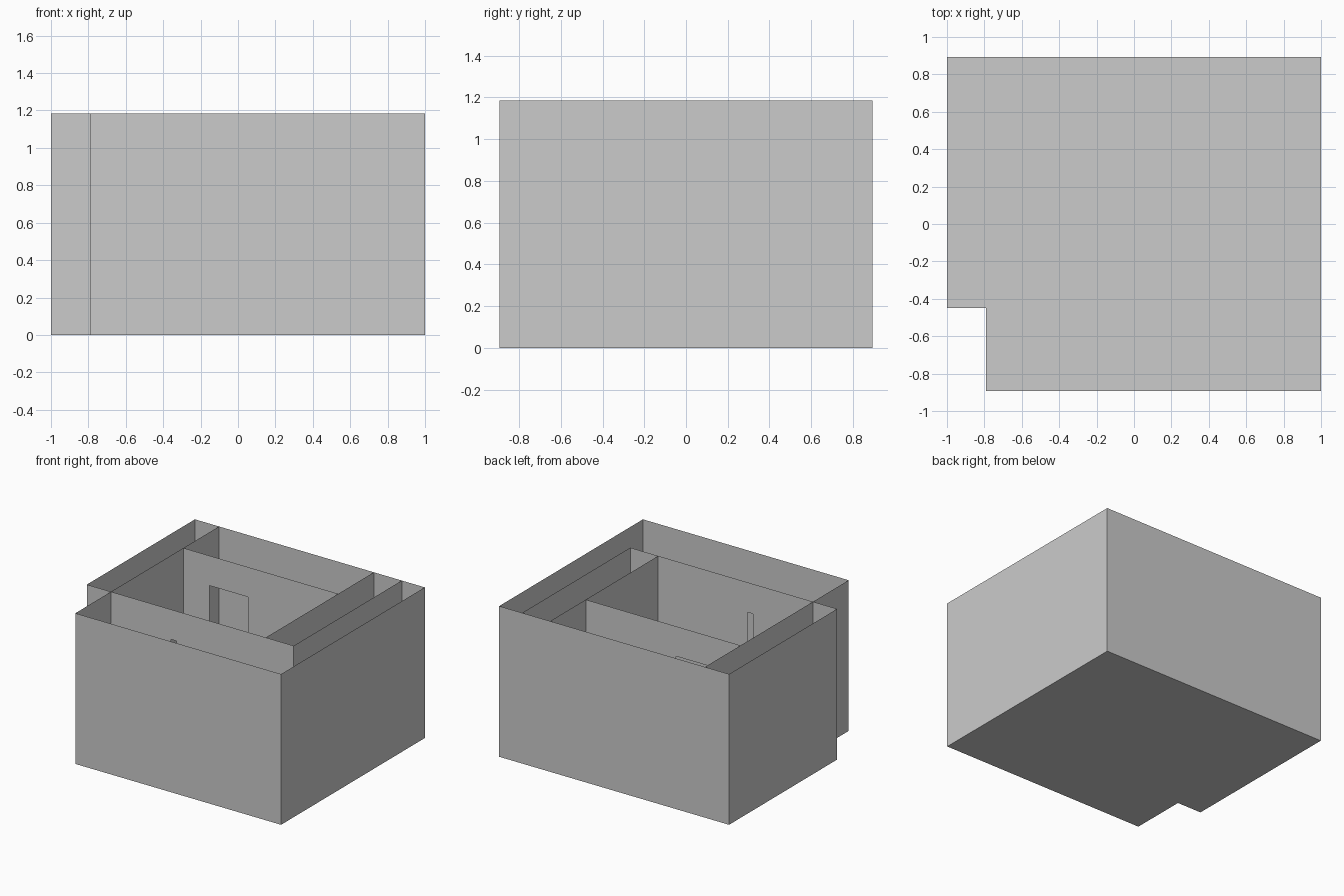
import bpy

if "Cube" in bpy.data.objects:
    bpy.data.objects.remove(bpy.data.objects["Cube"])

H = 1.185       # wall height
DOOR_H = 0.95   # doorway height
W, E = -1.0, 1.0            # outer west / east
S, N = -0.893, 0.893        # outer south / north
XI, YI = -0.79, -0.45       # notch corner and inner wall lines


def sheet(name, pts):
    """One flat polygon as an object."""
    me = bpy.data.meshes.new(name)
    me.from_pydata(pts, [], [list(range(len(pts)))])
    ob = bpy.data.objects.new(name, me)
    bpy.context.collection.objects.link(ob)
    return ob


def wall(name, a, b, door=None):
    """Thin upright wall from a to b; door = (start, end) distances from a."""
    (ax, ay), (bx, by) = a, b
    length = ((bx - ax) ** 2 + (by - ay) ** 2) ** 0.5
    profile = [(0, 0)]
    if door:
        d0, d1 = door
        profile += [(d0, 0), (d0, DOOR_H), (d1, DOOR_H), (d1, 0)]
    profile += [(length, 0), (length, H), (0, H)]
    return sheet(name, [(ax + (bx - ax) * s / length,
                         ay + (by - ay) * s / length, z) for s, z in profile])


# Floor slab with the notched front-left corner
outline = [(XI, S), (E, S), (E, N), (W, N), (W, YI), (XI, YI)]
sheet("floor", [(x, y, 0) for x, y in reversed(outline)])

# Outer walls follow the floor outline
names = ["front_wall", "right_wall", "back_wall", "left_wall",
         "notch_front_wall", "notch_side_wall"]
for i, name in enumerate(names):
    wall(name, outline[i], outline[(i + 1) % len(outline)])

# Inner partitions
wall("left_partition", (XI, YI), (XI, N))
wall("front_partition", (XI, YI), (0.8, YI), door=(0.524, 0.568))
wall("right_partition", (0.8, YI), (0.8, N))
wall("middle_partition", (0.557, YI), (0.557, N))
wall("back_partition", (XI, 0.45), (0.557, 0.45), door=(0.226, 0.56))
